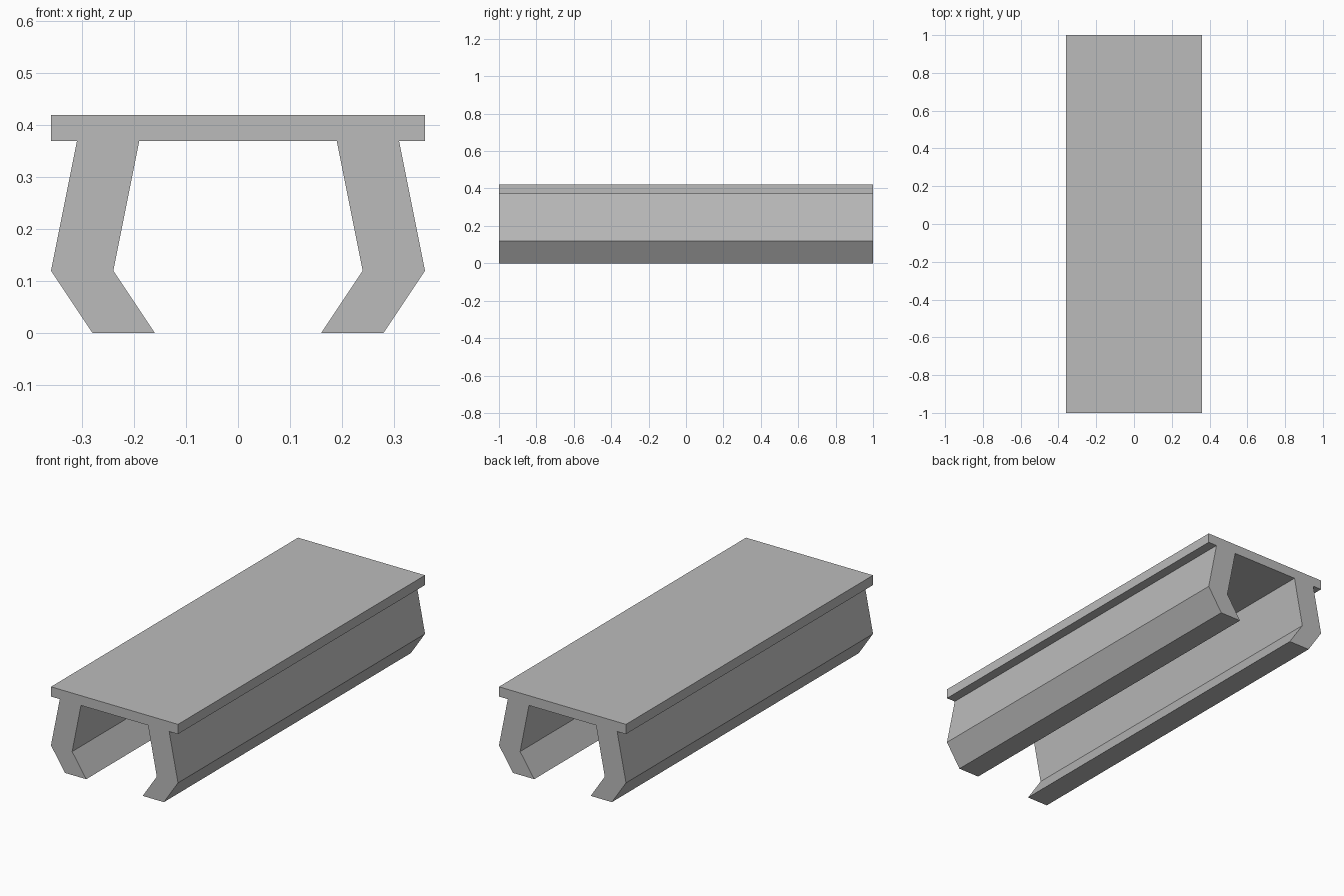
import bpy
import bmesh

cube = bpy.data.objects.get("Cube")
if cube:
    bpy.data.objects.remove(cube, do_unlink=True)

grey = bpy.data.materials.new("plain_grey")
grey.use_nodes = True
colour = (0.5, 0.5, 0.5, 1)
grey.diffuse_color = colour
grey.node_tree.nodes["Principled BSDF"].inputs["Base Color"].default_value = colour

# Left half of the cross-section (x, z), from the top centre round to the underside
half = [(0.36, 0.42), (0.36, 0.37), (0.31, 0.37), (0.36, 0.12), (0.28, 0),
        (0.16, 0), (0.24, 0.12), (0.19, 0.37)]
profile = half + [(-x, z) for x, z in reversed(half)]

# Bench rail: flat top with two bent legs, extruded along its full length
bm = bmesh.new()
face = bm.faces.new([bm.verts.new((x, -1, z)) for x, z in profile])
swept = bmesh.ops.extrude_face_region(bm, geom=[face], use_keep_orig=True)
bmesh.ops.translate(bm, vec=(0, 2, 0),
                    verts=[v for v in swept["geom"] if isinstance(v, bmesh.types.BMVert)])
bmesh.ops.recalc_face_normals(bm, faces=bm.faces)

mesh = bpy.data.meshes.new("channel_bench")
bm.to_mesh(mesh)
bm.free()
mesh.materials.append(grey)
bench = bpy.data.objects.new("channel_bench", mesh)
bpy.context.collection.objects.link(bench)
